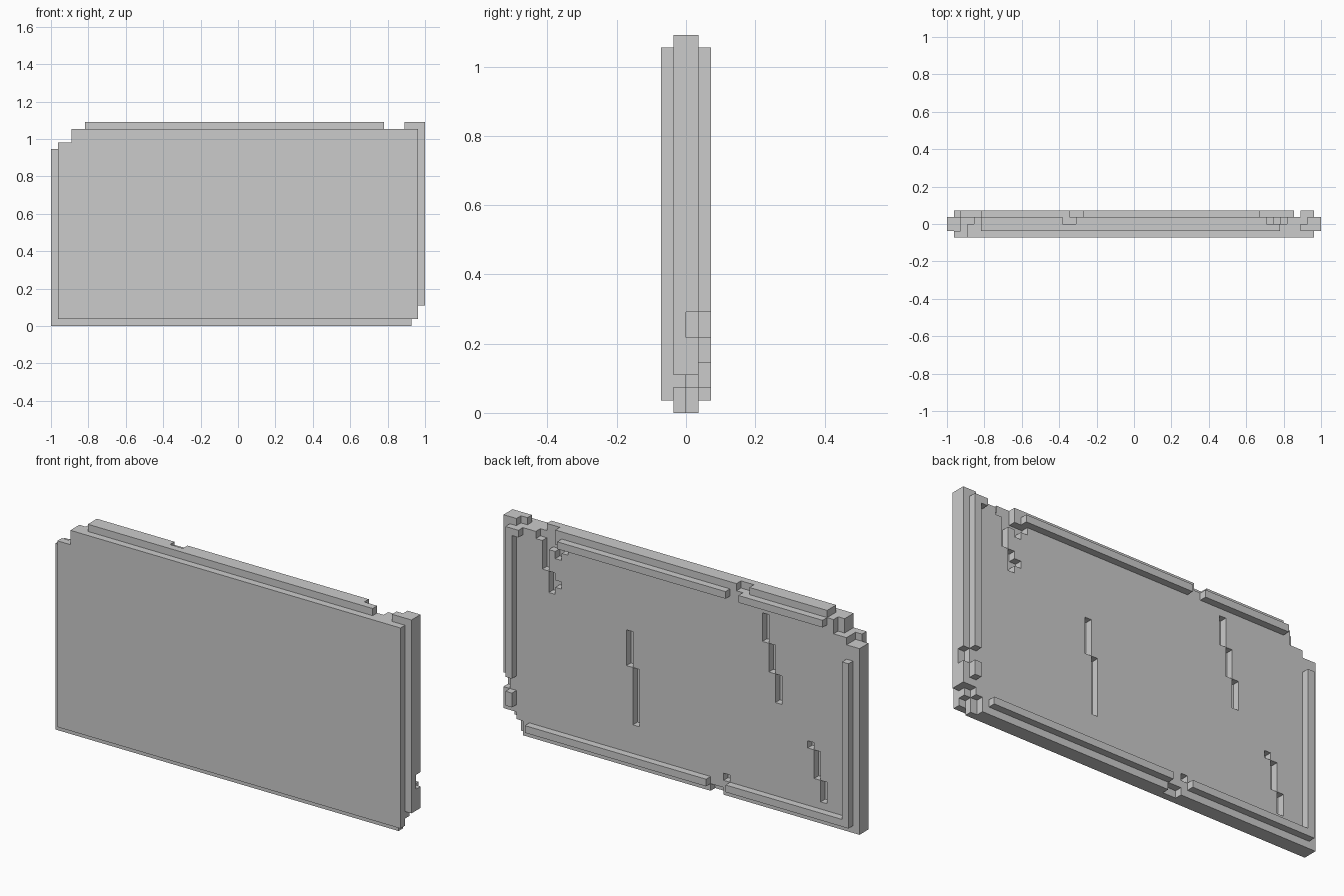
import bpy, bmesh
from math import radians

if "Cube" in bpy.data.objects:
    bpy.data.objects.remove(bpy.data.objects["Cube"])

U = 2 / 55            # one block; the panel is 55 x 4 x 30 blocks
cells = set()


def block(x0, x1, y0, y1, z0, z1):
    return {(x, y, z) for x in range(x0, x1) for y in range(y0, y1) for z in range(z0, z1)}


def fill(*b):
    cells.update(block(*b))


def carve(*b):
    cells.difference_update(block(*b))


# Main slab: front face layer and the wider core behind it
fill(1, 54, -2, -1, 1, 29)
fill(1, 54, -1, 1, 1, 29)
# Core rim, one block wide on each side
fill(0, 1, -1, 1, 0, 26)
fill(54, 55, -1, 1, 3, 30)
fill(0, 53, -1, 1, 0, 1)
fill(5, 49, -1, 1, 29, 30)
fill(52, 55, -1, 1, 29, 30)

# Raised trim on the back, broken into runs
for x0, x1, z0, z1 in [(1, 2, 1, 24), (2, 20, 1, 2), (23, 51, 1, 2), (5, 18, 28, 29),
                       (20, 46, 28, 29), (52, 54, 28, 29), (53, 54, 8, 28), (53, 54, 4, 6)]:
    fill(x0, x1, 1, 2, z0, z1)

# Chipped top left corner
carve(1, 3, -2, -1, 27, 30)
carve(0, 2, -1, 1, 26, 30)
carve(2, 3, -1, 0, 27, 30)
carve(2, 4, 0, 1, 27, 30)
# Chipped top right corner
carve(47, 50, 0, 1, 28, 30)
carve(50, 53, 0, 1, 29, 30)
# Chipped bottom right corner
carve(53, 54, -1, 0, 0, 2)
carve(53, 55, 0, 1, 0, 3)
carve(52, 53, 0, 1, 0, 2)
# Edge notches
carve(17, 19, 0, 1, 29, 30)
carve(21, 23, 0, 1, 0, 1)
carve(54, 55, 0, 1, 6, 8)

# Cracks cut one block deep into the back
for x, z0, z1 in [(14, 23, 27), (13, 19, 23), (12, 15, 19), (35, 14, 19), (34, 6, 14),
                  (7, 10, 11), (6, 6, 10), (5, 3, 6), (20, 2, 3),
                  (48, 24, 28), (47, 21, 24), (46, 22, 23), (47, 27, 28), (46, 26, 28),
                  (45, 27, 28)]:
    carve(x, x + 1, 0, 1, z0, z1)

# Skin the blocks: keep only outside faces, then merge flat areas
bm = bmesh.new()
verts = {}


def corner(p):
    if p not in verts:
        verts[p] = bm.verts.new(((p[0] - 27.5) * U, p[1] * U, p[2] * U))
    return verts[p]


for c in cells:
    for axis in range(3):
        a, b = (axis + 1) % 3, (axis + 2) % 3
        for side in (0, 1):
            n = list(c)
            n[axis] += 2 * side - 1
            if tuple(n) in cells:
                continue
            loop = []
            for da, db in ((0, 0), (1, 0), (1, 1), (0, 1)):
                p = list(c)
                p[axis] += side
                p[a] += da
                p[b] += db
                loop.append(corner(tuple(p)))
            bm.faces.new(loop if side else loop[::-1])
bmesh.ops.dissolve_limit(bm, angle_limit=radians(1), verts=bm.verts[:], edges=bm.edges[:])

mesh = bpy.data.meshes.new("cracked_panel")
bm.to_mesh(mesh)
bm.free()
bpy.context.collection.objects.link(bpy.data.objects.new("cracked_panel", mesh))
